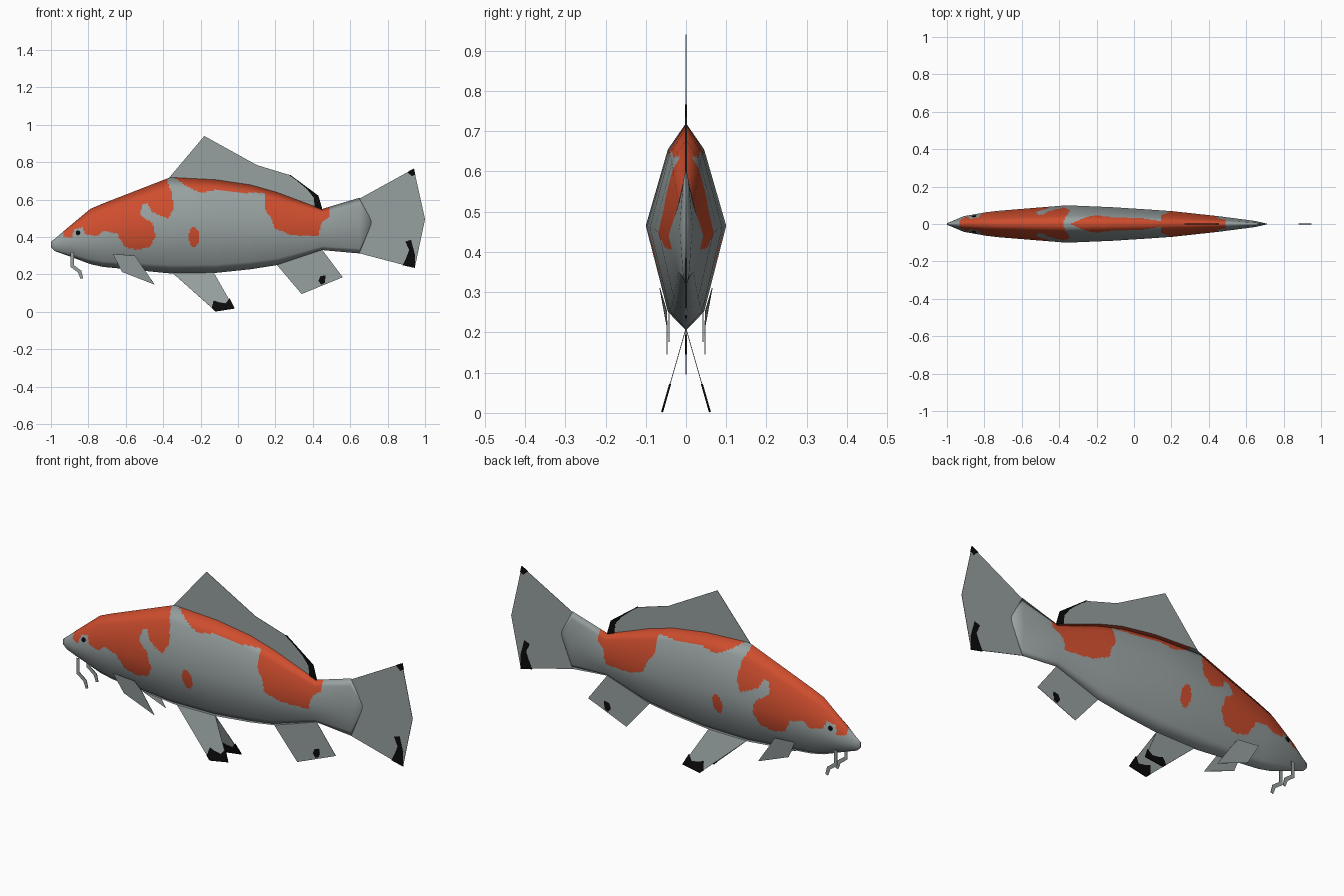
import bpy, bmesh, math
from mathutils import Vector

if "Cube" in bpy.data.objects:
    bpy.data.objects.remove(bpy.data.objects["Cube"])


def material(name, rgb):
    m = bpy.data.materials.new(name)
    m.diffuse_color = (*rgb, 1)
    m.use_nodes = True
    m.node_tree.nodes["Principled BSDF"].inputs["Base Color"].default_value = m.diffuse_color
    return m


GREY = material("pale grey", (0.31, 0.35, 0.35))
RED = material("orange red", (0.62, 0.075, 0.027))
BLACK = material("black", (0.003, 0.003, 0.003))


def add_object(name, bm, *mats):
    me = bpy.data.meshes.new(name)
    bm.to_mesh(me)
    bm.free()
    for m in mats:
        me.materials.append(m)
    ob = bpy.data.objects.new(name, me)
    bpy.context.collection.objects.link(ob)
    return ob


def inside(x, z, poly):
    hit = False
    for (x1, z1), (x2, z2) in zip(poly, poly[1:] + poly[:1]):
        if (z1 > z) != (z2 > z) and x < x1 + (z - z1) * (x2 - x1) / (z2 - z1):
            hit = not hit
    return hit


def skin(rings):
    """Loft closed rings of points into a capped tube."""
    bm = bmesh.new()
    vs = [[bm.verts.new(p) for p in r] for r in rings]
    n = len(vs[0])
    for a, b in zip(vs, vs[1:]):
        for i in range(n):
            j = (i + 1) % n
            bm.faces.new((a[i], a[j], b[j], b[i]))
    bm.faces.new(vs[0][::-1])
    bm.faces.new(vs[-1])
    bmesh.ops.recalc_face_normals(bm, faces=bm.faces)
    bm.normal_update()
    return bm, vs


# Body stations: x, top, bottom, half width
STATIONS = [(-1.0, .375, .345, .004), (-.98, .39, .325, .012), (-.91, .45, .30, .042),
            (-.79, .55, .255, .063), (-.72, .58, .24, .071), (-.36, .72, .205, .10),
            (-.12, .708, .208, .09), (.07, .68, .228, .078), (.21, .64, .25, .068),
            (.45, .55, .33, .042), (.65, .61, .312, .016), (.713, .495, .465, .001)]
# Eight-sided section: share of half width, share of height
SECTION = [(0, 1), (.45, .874), (1, .505), (.45, .09), (0, 0),
           (-.45, .09), (-1, .505), (-.45, .874)]
coarse = [[Vector((x, w * u, b + (t - b) * v)) for u, v in SECTION]
          for x, t, b, w in STATIONS]
bm, vs = skin(coarse)
normals = [[v.normal.copy() for v in r] for r in vs]
bm.free()


def refine(rows):
    """Linear subdivision, first around each ring and then along the body."""
    around = []
    for r in rows:
        row = []
        for i in range(8):
            n = 20 if i in (1, 2, 5, 6) else 8
            row += [r[i].lerp(r[(i + 1) % 8], k / n) for k in range(n)]
        around.append(row)
    out = []
    for s, (a, b) in enumerate(zip(around, around[1:])):
        n = max(1, round((STATIONS[s + 1][0] - STATIONS[s][0]) / .008))
        out += [[p.lerp(q, k / n) for p, q in zip(a, b)] for k in range(n)]
    return out + [around[-1]]


# Red markings, outlined in side view
HEAD_PATCH = [(-.93, .40), (-.89, .395), (-.877, .44), (-.834, .45), (-.82, .417), (-.754, .406),
              (-.72, .433), (-.647, .417), (-.61, .348), (-.54, .33), (-.47, .348), (-.44, .406),
              (-.455, .47), (-.52, .52), (-.513, .572), (-.48, .578), (-.46, .535), (-.374, .497),
              (-.342, .556), (-.353, .64), (-.375, .69), (-.375, .8), (-.93, .8)]
BACK_PATCH = [(-.335, .715), (-.28, .675), (-.2, .636), (-.12, .65), (.01, .636), (.145, .636),
              (.145, .545), (.18, .50), (.2, .444), (.28, .41), (.43, .406), (.45, .48),
              (.49, .51), (.48, .8), (-.335, .8)]
SIDE_SPOT = [(-.235 + .028 * math.cos(a * math.pi / 6), .40 + .055 * math.sin(a * math.pi / 6))
             for a in range(12)]

bm, _ = skin(refine(coarse))
for f in bm.faces:
    c = f.calc_center_median()
    f.smooth = True
    f.material_index = int(any(inside(c.x, c.z, p) for p in (HEAD_PATCH, BACK_PATCH, SIDE_SPOT)))
body = add_object("body", bm, GREY, RED)
# Soft shading across the broad facets
body.data.normals_split_custom_set_from_vertices(
    [n.normalized() for row in refine(normals) for n in row])


def sheet(name, pts, mat=GREY, y=lambda x, z: 0, thick=.002):
    """Thin plate from a side-view outline."""
    bm = bmesh.new()
    bm.faces.new([bm.verts.new((x, y(x, z), z)) for x, z in pts])
    ob = add_object(name, bm, mat)
    mod = ob.modifiers.new("thickness", "SOLIDIFY")
    mod.thickness, mod.offset = thick, 0


# Tail fin and its black marks
sheet("tail_fin", [(.64, .60), (.94, .765), (1.0, .495), (.945, .235), (.64, .315)])
sheet("tail_mark_top", [(.905, .747), (.941, .767), (.948, .735), (.93, .725)], BLACK, thick=.005)
sheet("tail_mark_bottom", [(.895, .375), (.925, .385), (.945, .31), (.947, .234), (.88, .249),
                           (.90, .29), (.915, .33)], BLACK, thick=.005)

# Dorsal fin and black rear edge
sheet("dorsal_fin", [(-.37, .715), (-.18, .94), (.1, .785), (.28, .73), (.43, .62), (.45, .545),
                     (.21, .60), (-.1, .66)])
sheet("dorsal_mark", [(.27, .733), (.28, .732), (.43, .621), (.452, .545), (.41, .56), (.405, .61),
                      (.37, .655), (.31, .705)], BLACK, thick=.005)

# Anal fin with spot
sheet("anal_fin", [(.2, .26), (.34, .095), (.56, .185), (.44, .345)])
sheet("anal_mark", [(.43, .165), (.445, .145), (.465, .155), (.468, .195), (.44, .19)],
      BLACK, thick=.005)

# Paired fins, barbels and eyes
for side, s in (("left", -1), ("right", 1)):
    splay = lambda x, z, s=s: s * .06 * (.21 - z) / .21
    sheet(side + "_pelvic_fin", [(-.35, .208), (-.12, .003), (-.02, .018), (-.13, .21)], y=splay)
    sheet(side + "_pelvic_mark", [(-.14, .02), (-.12, .002), (-.018, .018), (-.045, .072),
                                  (-.065, .045), (-.10, .05), (-.13, .06)],
          BLACK, splay, .005)
    flank = lambda x, z, s=s: s * (.047 + max(0, z - .25) * .3)
    sheet(side + "_pectoral_fin", [(-.67, .31), (-.62, .213), (-.445, .145), (-.52, .255),
                                   (-.55, .30)], y=flank)
    sheet(side + "_barbel", [(-.895, .32), (-.895, .24), (-.855, .21), (-.842, .176), (-.828, .18),
                             (-.838, .22), (-.878, .25), (-.878, .32)],
          y=lambda x, z, s=s: s * .042, thick=.003)
    bm = bmesh.new()
    bmesh.ops.create_uvsphere(bm, u_segments=12, v_segments=8, radius=1)
    for v in bm.verts:
        v.co = Vector((-.855 + v.co.x * .012, s * (.041 + v.co.y * .006), .422 + v.co.z * .012))
    add_object(side + "_eye", bm, BLACK)
